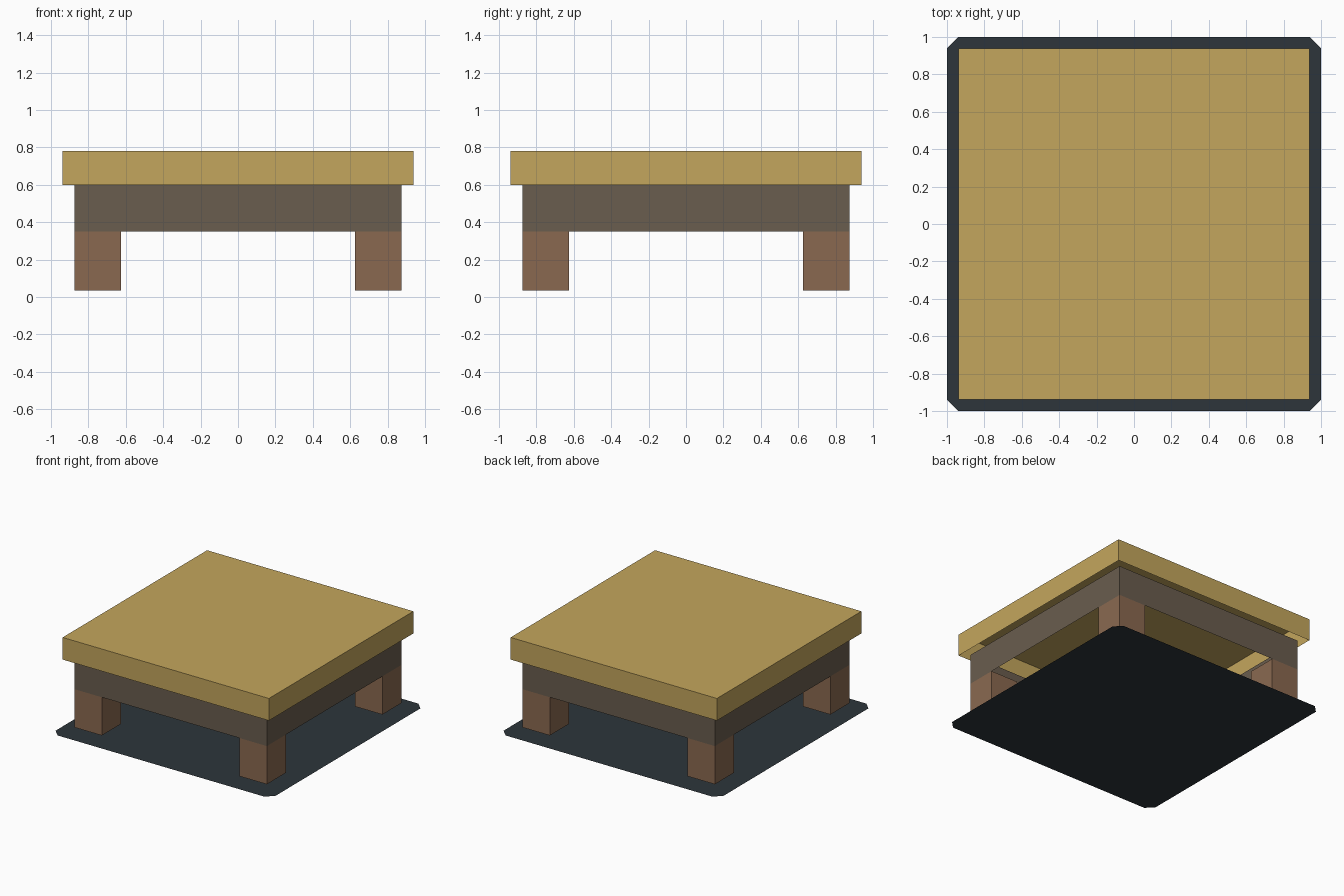
import bpy, bmesh

if "Cube" in bpy.data.objects:
    bpy.data.objects.remove(bpy.data.objects["Cube"])


def material(name, rgb):
    """Flat colour from 0-255 sRGB values."""
    lin = [((c / 255 + 0.055) / 1.055) ** 2.4 for c in rgb]
    m = bpy.data.materials.new(name)
    m.diffuse_color = (*lin, 1)
    m.use_nodes = True
    m.node_tree.nodes["Principled BSDF"].inputs["Base Color"].default_value = m.diffuse_color
    return m


def box(name, centre, width, z0, z1, mat, drop=()):
    """Square box; drop lists the z directions (-1, 1) of end faces left open."""
    bm = bmesh.new()
    bmesh.ops.create_cube(bm, size=1)
    ends = [f for f in bm.faces if round(f.normal.z) in drop and abs(f.normal.z) > 0.5]
    bmesh.ops.delete(bm, geom=ends, context='FACES')
    for v in bm.verts:
        v.co.x = v.co.x * width + centre[0]
        v.co.y = v.co.y * width + centre[1]
        v.co.z = z1 if v.co.z > 0 else z0
    return finish(name, bm, mat)


def finish(name, bm, mat):
    me = bpy.data.meshes.new(name)
    bm.to_mesh(me)
    bm.free()
    me.materials.append(mat)
    ob = bpy.data.objects.new(name, me)
    bpy.context.collection.objects.link(ob)
    return ob


gold = material("golden wood", (196, 166, 93))
grey = material("grey brown wood", (106, 93, 78))
brown = material("brown wood", (138, 105, 80))
dark = material("dark slate", (45, 53, 59))

# Table top (hollow below) and open apron frame
box("table_top", (0, 0), 1.875, 0.60, 0.782, gold, drop=(-1,))
box("apron", (0, 0), 1.75, 0.35, 0.60, grey, drop=(-1, 1))

# Four corner legs
for fb, y in (("front", -0.75), ("back", 0.75)):
    for lr, x in (("left", -0.75), ("right", 0.75)):
        box(f"{fb}_{lr}_leg", (x, y), 0.25, 0.036, 0.35, brown)

# Thin floor sheet with clipped corners
a, b = 1.0, 0.94
bm = bmesh.new()
outline = [(b, -a), (a, -b), (a, b), (b, a), (-b, a), (-a, b), (-a, -b), (-b, -a)]
bm.faces.new([bm.verts.new((x, y, 0)) for x, y in outline])
finish("floor_sheet", bm, dark)
